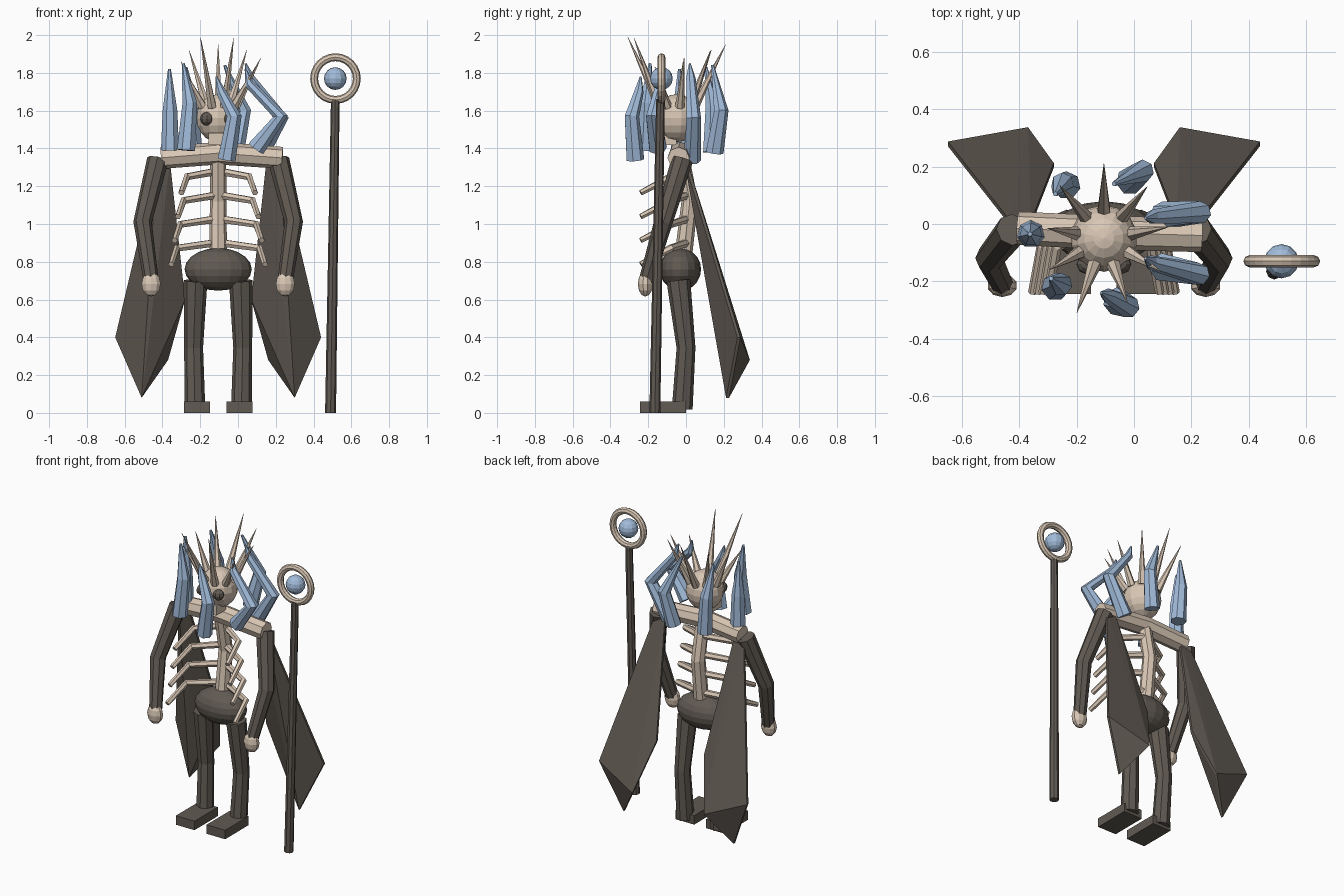
import bpy, bmesh, math
from mathutils import Vector, Matrix

cube = bpy.data.objects.get("Cube")
if cube:
    bpy.data.objects.remove(cube, do_unlink=True)

CX = -0.105  # body centre line


def material(name, rgb):
    m = bpy.data.materials.new(name)
    m.use_nodes = True
    m.diffuse_color = (*rgb, 1)
    m.node_tree.nodes["Principled BSDF"].inputs["Base Color"].default_value = (*rgb, 1)
    return m


BONE = material("pale bone", (0.69, 0.57, 0.46))
DARK = material("dark brown", (0.12, 0.103, 0.086))
ICE = material("ice blue", (0.36, 0.50, 0.70))


def finish(name, bm, mat):
    bmesh.ops.recalc_face_normals(bm, faces=bm.faces)
    mesh = bpy.data.meshes.new(name)
    bm.to_mesh(mesh)
    bm.free()
    mesh.materials.append(mat)
    ob = bpy.data.objects.new(name, mesh)
    bpy.context.collection.objects.link(ob)
    return ob


def tube(name, points, radii, mat, sides=6):
    """Faceted limb swept through points, with a radius at each one."""
    bm = bmesh.new()
    pts = [Vector(p) for p in points]
    rings = []
    for i, p in enumerate(pts):
        axis = (pts[min(i + 1, len(pts) - 1)] - pts[max(i - 1, 0)]).normalized()
        ref = Vector((1, 0, 0)) if abs(axis.z) > 0.6 else Vector((0, 0, 1))
        u = axis.cross(ref).normalized()
        v = axis.cross(u)
        turn = [math.tau * k / sides for k in range(sides)]
        rings.append([bm.verts.new(p + radii[i] * (u * math.cos(a) + v * math.sin(a)))
                      for a in turn])
    for a, b in zip(rings, rings[1:]):
        for k in range(sides):
            j = (k + 1) % sides
            bm.faces.new((a[k], a[j], b[j], b[k]))
    bm.faces.new(rings[0])
    bm.faces.new(rings[-1])
    return finish(name, bm, mat)


def ball(name, centre, size, mat, segments=12, rings=8):
    bm = bmesh.new()
    bmesh.ops.create_uvsphere(bm, u_segments=segments, v_segments=rings, radius=1,
                              matrix=Matrix.LocRotScale(Vector(centre), None, Vector(size)))
    return finish(name, bm, mat)


def box(name, centre, size, mat):
    bm = bmesh.new()
    bmesh.ops.create_cube(bm, size=1,
                          matrix=Matrix.LocRotScale(Vector(centre), None, Vector(size)))
    return finish(name, bm, mat)


def body(s, *points):
    """Points given as side offset from the centre line, y, z."""
    return [(CX + s * x, y, z) for x, y, z in points]


# Torso core
tube("spine", body(1, (0, -0.03, 1.38), (0, 0.02, 1.12), (0, -0.02, 0.78)),
     (0.042, 0.044, 0.047), BONE, 8)
tube("collar_bar", [(-0.405, -0.015, 1.35), (CX, -0.03, 1.375), (0.235, -0.04, 1.35)],
     (0.058, 0.06, 0.058), BONE, 8)
ball("pelvis", (CX, -0.03, 0.76), (0.178, 0.11, 0.113), DARK, 16, 10)

# Head
ball("head", (CX, -0.05, 1.56), (0.117, 0.117, 0.127), BONE, 14, 10)
box("jaw", (CX, -0.1, 1.45), (0.1, 0.1, 0.065), BONE)

# Limbs, ribs and cape panels on both sides
for side, s in (("right", -1), ("left", 1)):
    ball(side + "_eye", body(s, (0.06, -0.14, 1.557))[0], (0.036,) * 3, DARK, 8, 6)
    tube(side + "_arm", body(s, (0.32, -0.02, 1.34), (0.4, -0.12, 1.01), (0.355, -0.21, 0.7)),
         (0.057, 0.049, 0.04), DARK, 8)
    ball(side + "_hand", body(s, (0.355, -0.215, 0.682))[0], (0.053, 0.04, 0.066), BONE, 10, 6)
    tube(side + "_leg", body(s, (0.12, -0.04, 0.7), (0.13, 0, 0.345), (0.123, -0.02, 0.02)),
         (0.063, 0.05, 0.055), DARK, 8)
    box(side + "_foot", body(s, (0.113, -0.122, 0.03))[0], (0.137, 0.245, 0.06), DARK)

    for i in range(4):
        drop, flare = 0.126 * i, 0.018 * i
        tube(f"{side}_rib_{i + 1}",
             body(s, (0, 0.01, 1.28 - drop), (0.165 + flare, -0.08, 1.25 - drop),
                  (0.195 + flare, -0.24, 1.165 - drop)),
             (0.022, 0.02, 0.016), BONE)

    # Cape panel: a solid slab, keeled in front and flat behind
    outline = body(s, (0.325, 0, 1.33), (0.255, 0, 1.33), (0.175, 0.205, 0.6),
                   (0.265, 0.33, 0.28), (0.405, 0.22, 0.08), (0.545, 0.28, 0.4))
    bm = bmesh.new()
    for x, y, z in outline:
        for shift in (-0.008, 0.008):
            bm.verts.new((x, y + shift, z))
    hull = bmesh.ops.convex_hull(bm, input=bm.verts)
    bmesh.ops.delete(bm, geom=list(set(hull["geom_interior"])), context="VERTS")
    finish(side + "_cape_panel", bm, DARK)

# Crown of spikes: reach and tip height, counter-clockwise from the back
crown = [(0.26, 1.95), (0.24, 1.92), (0.2, 1.86), (0.22, 1.83), (0.275, 1.99),
         (0.24, 1.985), (0.23, 1.83), (0.23, 1.88), (0.235, 1.92)]
for i, (reach, top) in enumerate(crown):
    a = math.radians(90 + 40 * i)
    out = Vector((math.cos(a), math.sin(a), 0))
    base = Vector((CX, -0.05, 1.62)) + out * 0.095
    tip = Vector((CX, -0.05, top)) + out * reach
    tube(f"crown_spike_{i + 1}", [base, tip], (0.025, 0.001), BONE)

# Hanging ice locks: lower end, bend, upper joint where strongly bent, tip
locks = [
    [(-0.36, -0.035, 1.39), (-0.36, -0.035, 1.6), (-0.363, -0.035, 1.82)],
    [(-0.275, -0.22, 1.39), (-0.255, -0.21, 1.64), (-0.29, -0.19, 1.85)],
    [(-0.06, -0.27, 1.34), (-0.02, -0.288, 1.57), (-0.09, -0.25, 1.7), (-0.115, -0.24, 1.78)],
    [(0.095, -0.15, 1.4), (0.225, -0.175, 1.57), (0.06, -0.135, 1.74), (0.04, -0.12, 1.82)],
    [(0.1, 0.03, 1.34), (0.23, 0.04, 1.56), (0.065, 0.025, 1.77), (0.04, 0.02, 1.85)],
    [(-0.015, 0.15, 1.38), (0.03, 0.185, 1.6), (-0.07, 0.14, 1.84)],
    [(-0.235, 0.135, 1.38), (-0.25, 0.14, 1.62), (-0.275, 0.105, 1.83)],
]
for i, path in enumerate(locks):
    radii = (0.049, 0.04, 0.008) if len(path) == 3 else (0.049, 0.04, 0.026, 0.005)
    tube(f"ice_lock_{i + 1}", path, radii, ICE, 7)

# Staff with ring and orb
tube("staff_pole", [(0.49, -0.165, 0), (0.515, -0.135, 1.66)], (0.029, 0.023), DARK, 8)
ball("staff_orb", (0.515, -0.13, 1.77), (0.06, 0.06, 0.06), ICE, 12, 8)
bpy.ops.mesh.primitive_torus_add(location=(0.516, -0.13, 1.77), rotation=(math.pi / 2, 0, 0),
                                 major_segments=24, minor_segments=8,
                                 major_radius=0.113, minor_radius=0.021)
ring = bpy.context.object
ring.name = "staff_ring"
ring.data.materials.append(BONE)
